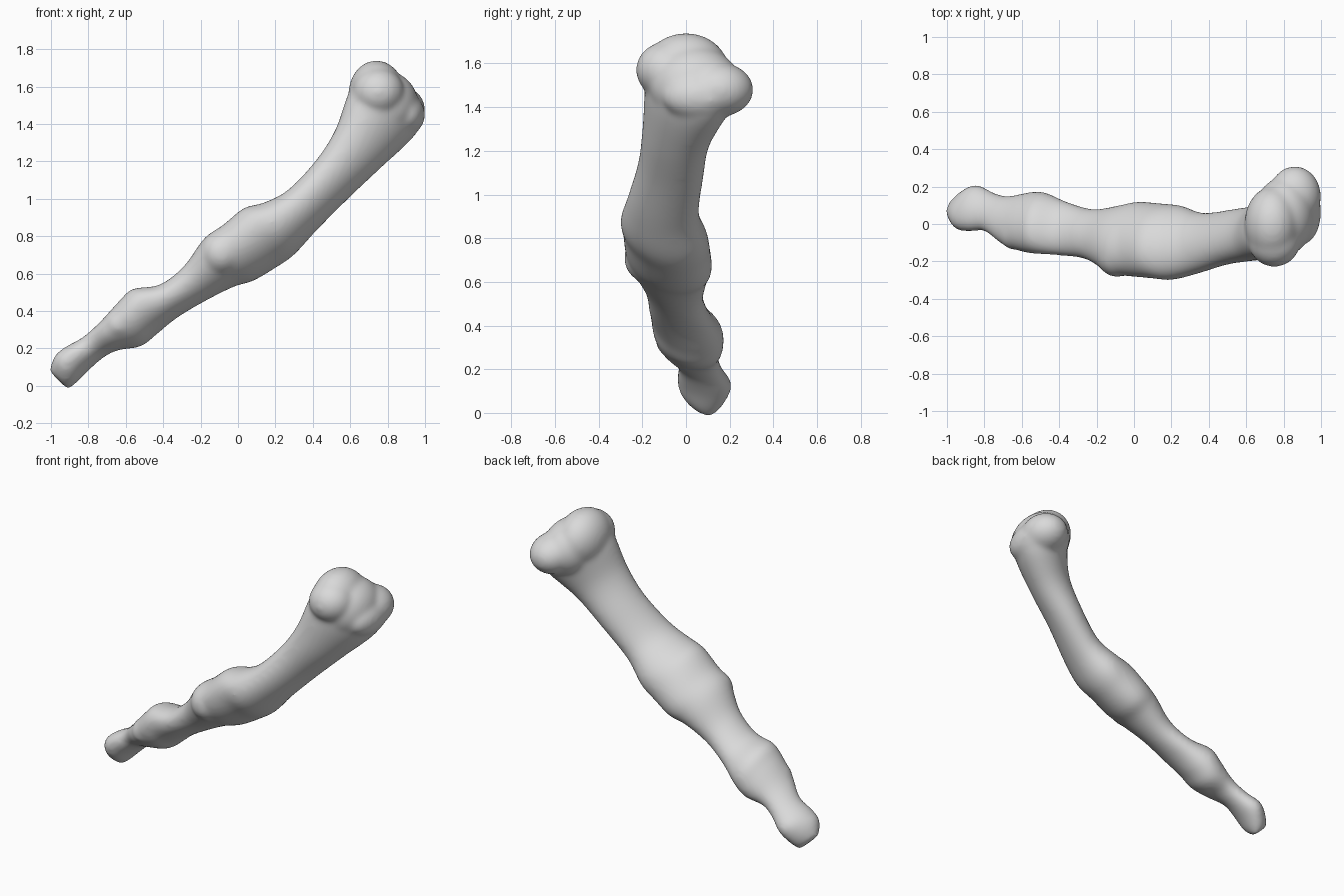
import bpy
import bmesh
from math import sin, cos, pi
from mathutils import Vector, Matrix

default = bpy.data.objects.get("Cube")
if default:
    bpy.data.objects.remove(default, do_unlink=True)

SIDES, STEPS, SKEW = 40, 5, -0.3

# Shaft sections: upper edge x z, lower edge x z, front y, back y
SECTIONS = [
    (-1.01, .08, -.91, -.02, .03, .14),
    (-.98, .16, -.87, .01, -.03, .18),
    (-.92, .21, -.8, .08, -.04, .21),
    (-.83, .26, -.72, .15, -.04, .17),
    (-.73, .35, -.64, .19, -.11, .15),
    (-.63, .46, -.52, .21, -.15, .17),
    (-.56, .52, -.44, .27, -.16, .17),
    (-.42, .54, -.33, .36, -.17, .12),
    (-.29, .64, -.18, .45, -.19, .08),
    (-.18, .79, -.02, .53, -.26, .1),
    (-.08, .86, .08, .56, -.28, .12),
    (.03, .95, .2, .63, -.29, .11),
    (.14, .98, .3, .7, -.3, .1),
    (.27, 1.05, .42, .83, -.27, .06),
    (.42, 1.21, .6, 1.01, -.22, .08),
    (.52, 1.37, .77, 1.17, -.2, .11),
    (.58, 1.54, .93, 1.32, -.19, .2),
    (.63, 1.65, 1.0, 1.43, -.18, .25),
]

# Rounded lobes: centre, radii
LOBES = [
    ((.74, 0, 1.56), (.15, .2, .18)),        # upper condyle
    ((.75, -.09, 1.57), (.14, .14, .13)),    # front of upper condyle
    ((.8, .04, 1.5), (.165, .21, .18)),      # bridge between condyles
    ((.86, .15, 1.48), (.14, .16, .125)),    # back condyle
    ((.9, .06, 1.45), (.1, .17, .11)),       # end rim
    ((-.09, -.16, .71), (.115, .125, .12)),  # middle knuckle
    ((-.64, -.05, .33), (.08, .09, .08)),    # lower knuckle
]


def spline(a, b, c, d, t):
    """Catmull-Rom blend of one value between b and c."""
    return b + .5 * t * (c - a + t * (2 * a - 5 * b + 4 * c - d
                                      + t * (3 * (b - c) + d - a)))


def smooth_sections(rows):
    padded = [rows[0]] + rows + [rows[-1]]
    for i in range(len(rows) - 1):
        for s in range(STEPS):
            yield [spline(*v, s / STEPS) for v in zip(*padded[i:i + 4])]
    yield rows[-1]


def ring(bm, section):
    ux, uz, lx, lz, front, back = section
    centre = Vector((ux + lx, front + back, uz + lz)) / 2
    up = Vector((ux - lx, 0, uz - lz)) / 2
    side = Vector((0, back - front, 0)) / 2
    angles = [2 * pi * k / SIDES for k in range(SIDES)]
    return [bm.verts.new(centre + side * cos(a) + up * sin(a + SKEW))
            for a in angles]


bm = bmesh.new()

# Lofted shaft
rings = [ring(bm, s) for s in smooth_sections(SECTIONS)]
for r, q in zip(rings, rings[1:]):
    for k in range(SIDES):
        n = (k + 1) % SIDES
        bm.faces.new((r[k], r[n], q[n], q[k]))
bm.faces.new(rings[0][::-1])
bm.faces.new(rings[-1])

# Condyles and knuckles
for centre, radii in LOBES:
    place = Matrix.Translation(centre) @ Matrix.Diagonal((*radii, 1))
    bmesh.ops.create_uvsphere(bm, u_segments=32, v_segments=20,
                              radius=1, matrix=place)

bmesh.ops.recalc_face_normals(bm, faces=bm.faces)
mesh = bpy.data.meshes.new("bone")
bm.to_mesh(mesh)
bm.free()
bone = bpy.data.objects.new("bone", mesh)
bpy.context.collection.objects.link(bone)

# Fuse the parts into one soft surface
remesh = bone.modifiers.new("fuse", 'REMESH')
remesh.mode = 'VOXEL'
remesh.voxel_size = .012
remesh.use_smooth_shade = True
soften = bone.modifiers.new("soften", 'SMOOTH')
soften.factor = .5
soften.iterations = 24

# Plain grey material
grey = bpy.data.materials.new("bone grey")
grey.use_nodes = True
colour = (.7, .7, .7, 1)
grey.diffuse_color = colour
grey.node_tree.nodes["Principled BSDF"].inputs["Base Color"].default_value = colour
mesh.materials.append(grey)
mesh.shade_smooth()
